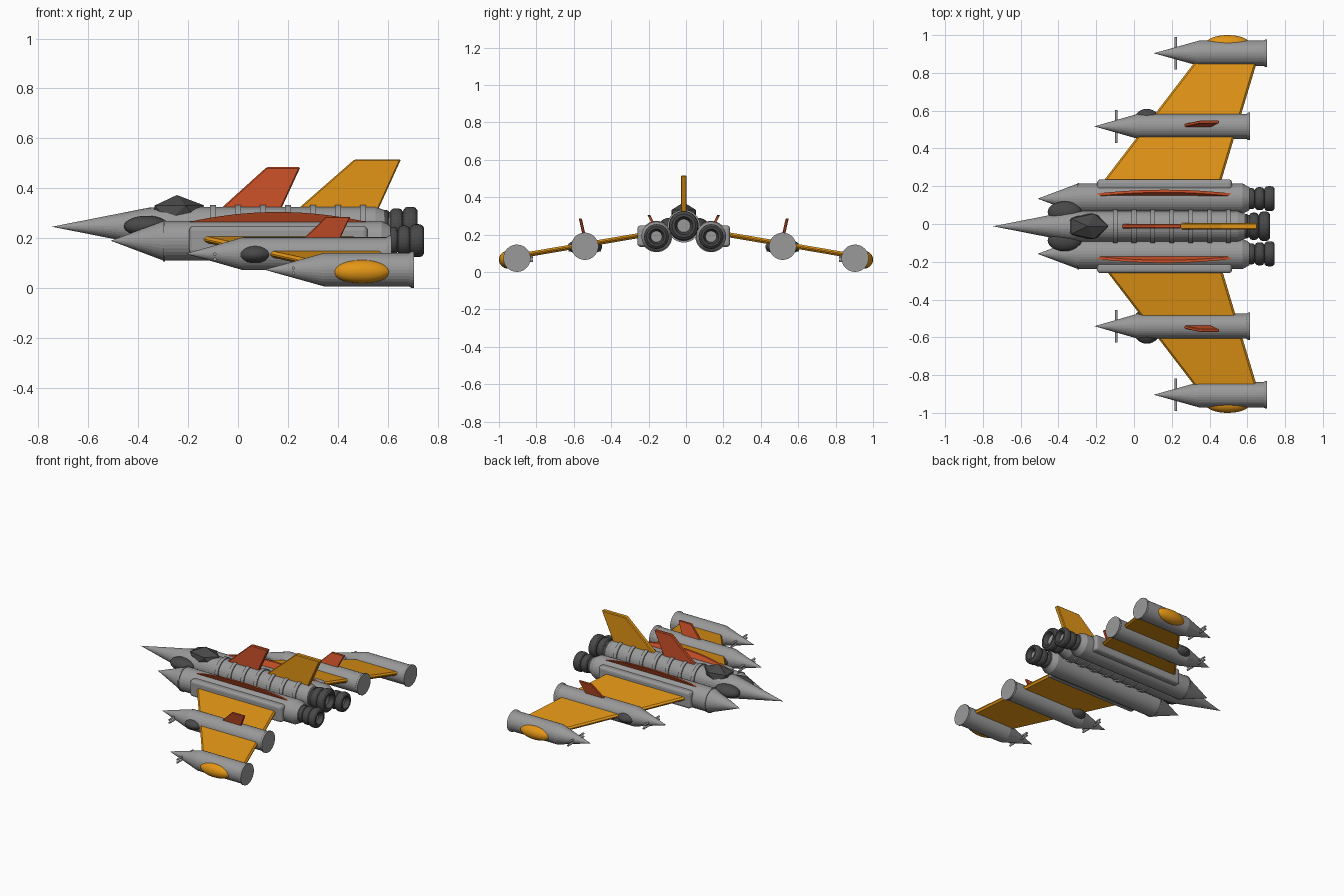
import bpy, bmesh, math
from mathutils import Vector, Matrix

if "Cube" in bpy.data.objects:
    bpy.data.objects.remove(bpy.data.objects["Cube"])

C = -0.012          # y of the main symmetry plane


def mat(name, rgb):
    m = bpy.data.materials.new(name)
    m.diffuse_color = (*rgb, 1)
    m.use_nodes = True
    m.node_tree.nodes["Principled BSDF"].inputs["Base Color"].default_value = m.diffuse_color
    return m


GREY = mat("hull grey", (0.32, 0.32, 0.32))
DARK = mat("dark grey", (0.065, 0.065, 0.065))
ORANGE = mat("orange", (0.76, 0.30, 0.008))
RED = mat("rust red", (0.62, 0.085, 0.022))


def make(name, bm, *mats, smooth=False, bevel=0, segs=2):
    bmesh.ops.recalc_face_normals(bm, faces=bm.faces[:])
    me = bpy.data.meshes.new(name)
    bm.to_mesh(me)
    bm.free()
    for m in mats:
        me.materials.append(m)
    ob = bpy.data.objects.new(name, me)
    bpy.context.collection.objects.link(ob)
    if smooth:
        me.polygons.foreach_set("use_smooth", [True] * len(me.polygons))
    if bevel:
        b = ob.modifiers.new("bevel", 'BEVEL')
        b.width, b.segments = bevel, segs
    return ob


def lathe(name, prof, y, z, *mats, n=32, rule=None):
    """Revolve (x, radius) points around an axis along x."""
    bm = bmesh.new()
    rings = []
    for x, r in prof:
        if r == 0:
            rings.append([bm.verts.new((x, y, z))] * n)
        else:
            rings.append([bm.verts.new((x, y + r * math.cos(2 * math.pi * i / n),
                                        z + r * math.sin(2 * math.pi * i / n))) for i in range(n)])
    for k, (a, b) in enumerate(zip(rings, rings[1:])):
        for i in range(n):
            j = (i + 1) % n
            f = bm.faces.new(list(dict.fromkeys((a[i], a[j], b[j], b[i]))))
            if rule:
                f.material_index = rule(k)
    return make(name, bm, *mats)


def ellipsoid(name, loc, rad, m):
    bm = bmesh.new()
    bmesh.ops.create_uvsphere(bm, u_segments=32, v_segments=16, radius=1)
    bmesh.ops.transform(bm, verts=bm.verts[:], matrix=Matrix.Translation(loc) @ Matrix.Diagonal((*rad, 1)))
    make(name, bm, m, smooth=True)


def plate(name, pts, offset, m, bevel=0.005):
    """Closed polygon of 3D points, thickened both ways by offset."""
    bm = bmesh.new()
    o = Vector(offset)
    lo = [bm.verts.new(Vector(p) - o) for p in pts]
    hi = [bm.verts.new(Vector(p) + o) for p in pts]
    bm.faces.new(lo)
    bm.faces.new(hi[::-1])
    for i in range(len(pts)):
        j = (i + 1) % len(pts)
        bm.faces.new((lo[i], lo[j], hi[j], hi[i]))
    make(name, bm, m, bevel=bevel, segs=1)


def nozzle(name, x0, length, r, y, z):
    """Three bulging dark rings with a bored, grey-bottomed mouth."""
    prof = [(x0, 0)]
    x = x0
    for w, k in ((0.28, 0.84), (0.34, 0.92), (0.38, 1.0)):
        w *= length
        prof += [(x, r * k * 0.8), (x + w * 0.15, r * k * 0.95), (x + w * 0.35, r * k),
                 (x + w * 0.65, r * k), (x + w * 0.85, r * k * 0.95), (x + w, r * k * 0.8)]
        x += w
    prof += [(x, r * 0.62), (x - 0.03, r * 0.45), (x - 0.03, 0)]
    last = len(prof) - 2
    lathe(name, prof, y, z, DARK, GREY, rule=lambda k: int(k == last))


# central fuselage with ribs, canopy and engine
lathe("fuselage", [(-0.746, 0), (-0.36, 0.076), (-0.30, 0.08), (0.55, 0.08), (0.61, 0.058), (0.61, 0)],
      C, 0.246, GREY)
for i in range(7):
    x = -0.1 + 0.1 * i
    lathe("fuselage_rib", [(x - 0.012, 0.07), (x - 0.012, 0.088), (x + 0.012, 0.088), (x + 0.012, 0.07)],
          C, 0.246, GREY)
nozzle("center_nozzle", 0.565, 0.155, 0.078, C, 0.248)
bm = bmesh.new()
bmesh.ops.create_icosphere(bm, subdivisions=1, radius=1)
bmesh.ops.transform(bm, verts=bm.verts[:],
                    matrix=Matrix.Translation((-0.245, C, 0.298)) @ Matrix.Diagonal((0.122, 0.078, 0.075, 1)))
make("canopy", bm, DARK)

# dorsal fins
plate("front_dorsal_fin", [(-0.09, C, 0.30), (0.115, C, 0.485), (0.25, C, 0.485), (0.165, C, 0.30)],
      (0, 0.012, 0), RED)
plate("rear_dorsal_fin", [(0.22, C, 0.30), (0.467, C, 0.516), (0.653, C, 0.516), (0.555, C, 0.30)],
      (0, 0.016, 0), ORANGE)

for s, side in ((1, "right"), (-1, "left")):
    def Y(v):
        return C + s * v

    # side boosters
    lathe(side + "_booster", [(-0.51, 0), (-0.30, 0.079), (-0.30, 0.084), (-0.292, 0.084), (-0.292, 0.08),
                              (0.575, 0.08), (0.612, 0.06), (0.612, 0)], Y(0.146), 0.19, GREY)
    nozzle(side + "_nozzle", 0.60, 0.145, 0.066, Y(0.146), 0.19)
    ellipsoid(side + "_intake", (-0.367, Y(0.075), 0.248), (0.09, 0.057, 0.042), DARK)

    # rounded side panel
    bm = bmesh.new()
    bmesh.ops.create_cube(bm, size=1)
    bmesh.ops.transform(bm, verts=bm.verts[:],
                        matrix=Matrix.Translation((0.162, Y(0.22), 0.192)) @ Matrix.Diagonal((0.715, 0.056, 0.115, 1)))
    make(side + "_side_panel", bm, GREY, bevel=0.018, segs=3)

    # long curved strake on the booster, leaning outward
    pts = []
    for i in range(17):
        t = -1 + i / 8
        h = 0.262 + 0.043 * (1 - t * t)
        pts.append((0.16 + 0.37 * t, Y(0.165 + (h - 0.262) * 0.5), h))
    pts += [(0.45, Y(0.158), 0.245), (-0.13, Y(0.158), 0.245)]
    plate(side + "_strake", pts, (0, 0.007, 0), RED, bevel=0)

    # swept, drooping wing
    def wing_z(y):
        return 0.198 - 0.17 * (y - 0.235)
    plan = [(-0.19, 0.19), (0.355, 0.90), (0.663, 0.90), (0.45, 0.19)]
    plate(side + "_wing", [(x, s * y, wing_z(y)) for x, y in plan], (0, 0.002 * s, 0.013), ORANGE, bevel=0.010)

    # inner pod with cross bulge and small fin
    yp = Y(0.529)
    lathe(side + "_inner_pod", [(-0.21, 0), (0.02, 0.066), (0.595, 0.066), (0.605, 0.073),
                                (0.615, 0.073), (0.615, 0)], yp, 0.138, GREY)
    ellipsoid(side + "_pod_bulge", (0.068, yp, 0.135), (0.08, 0.093, 0.043), DARK)
    plate(side + "_pod_fin", [(0.245, yp, 0.18), (0.352, yp + s * 0.024, 0.286),
                              (0.45, yp + s * 0.024, 0.286), (0.40, yp, 0.18)], (0, 0.008, 0), RED, bevel=0.003)

    # outer pod with side blister
    yo = s * 0.904
    lathe(side + "_outer_pod", [(0.105, 0), (0.345, 0.067), (0.685, 0.067), (0.695, 0.073),
                                (0.705, 0.073), (0.705, 0)], yo, 0.074, GREY)
    ellipsoid(side + "_tip_blister", (0.496, s * 0.953, 0.066), (0.117, 0.047, 0.047), ORANGE)

    # paired cross bars on the pod noses
    for gx, gy, gz in ((-0.093, yp, 0.126), (0.222, yo, 0.070)):
        for dz in (-0.010, 0.010):
            bm = bmesh.new()
            bmesh.ops.create_cone(bm, cap_ends=True, segments=12, radius1=0.0065, radius2=0.0065, depth=0.174)
            bmesh.ops.transform(bm, verts=bm.verts[:], matrix=Matrix.Translation((gx, gy, gz + dz))
                                @ Matrix.Rotation(math.pi / 2, 4, 'X'))
            make(side + "_cross_bar", bm, GREY)
